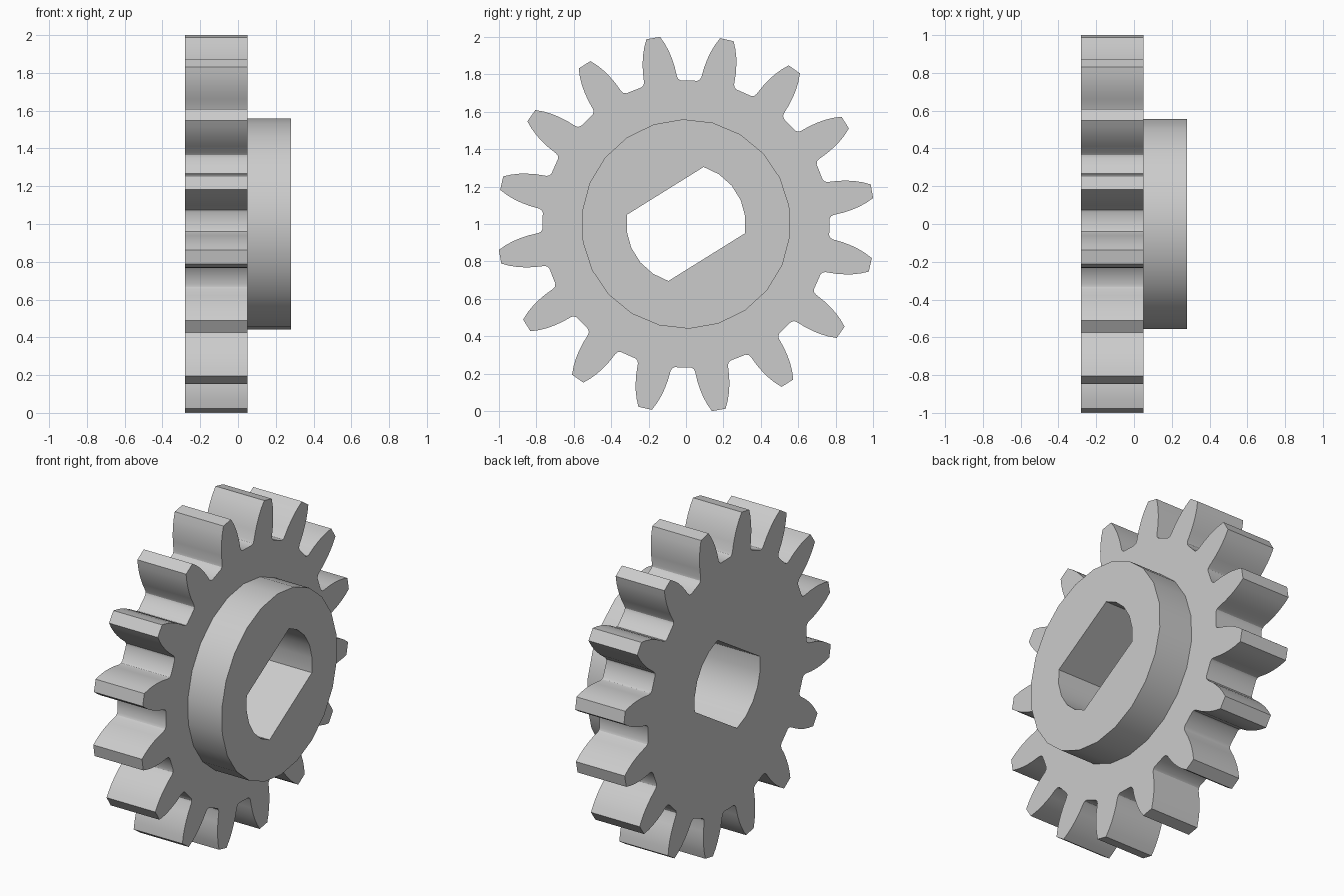
import bpy
import bmesh
from math import cos, sin, radians

cube = bpy.data.objects.get("Cube")
if cube:
    bpy.data.objects.remove(cube, do_unlink=True)

TEETH = 16
BACK, STEP, FRONT = -0.28, 0.05, 0.28


def polar(radius, degrees):
    a = radians(degrees)
    return radius * cos(a), radius * sin(a)


# Tooth flank from root fillet to tip: radius, half angle in degrees
flank = [(0.768, 8.0), (0.776, 7.0), (0.79, 6.5), (0.845, 5.85),
         (0.89, 5.1), (0.93, 4.3), (0.97, 3.3), (1.01, 2.1)]
toothed_rim = []
for i in range(TEETH):
    axis = 10 + i * 360 / TEETH
    toothed_rim += [polar(r, axis - h) for r, h in flank]
    toothed_rim += [polar(r, axis + h) for r, h in reversed(flank)]

# Round hub
hub_rim = [polar(0.56, 91.6 + i * 360 / 22) for i in range(22)]

# Bore with two parallel flats
bore_rim = []
for start in (-9, 171):
    bore_rim += [polar(0.319, start + 81.8 * i / 5) for i in range(6)]

bm = bmesh.new()


def ring(points, x):
    return [bm.verts.new((x, y, z + 1)) for y, z in points]


def wall(points, x0, x1):
    a, b = ring(points, x0), ring(points, x1)
    for i in range(len(a)):
        bm.faces.new((a[i - 1], a[i], b[i], b[i - 1]))


def flat_face(outer, inner, x):
    edges = []
    for points in (outer, inner):
        v = ring(points, x)
        edges += [bm.edges.new((v[i - 1], v[i])) for i in range(len(v))]
    bmesh.ops.triangle_fill(bm, use_beauty=True, edges=edges, normal=(1, 0, 0))


# Toothed disc
flat_face(toothed_rim, bore_rim, BACK)
wall(toothed_rim, BACK, STEP)
flat_face(toothed_rim, hub_rim, STEP)
# Raised hub
wall(hub_rim, STEP, FRONT)
flat_face(hub_rim, bore_rim, FRONT)
# Through bore
wall(bore_rim, BACK, FRONT)

bmesh.ops.remove_doubles(bm, verts=bm.verts, dist=0.0005)
bmesh.ops.recalc_face_normals(bm, faces=bm.faces)
mesh = bpy.data.meshes.new("gear_with_hub")
bm.to_mesh(mesh)
bm.free()

gear = bpy.data.objects.new("gear_with_hub", mesh)
bpy.context.collection.objects.link(gear)

# Plain grey
grey = bpy.data.materials.new("light_grey")
grey.use_nodes = True
colour = (0.6, 0.6, 0.6, 1)
grey.diffuse_color = colour
grey.node_tree.nodes["Principled BSDF"].inputs["Base Color"].default_value = colour
mesh.materials.append(grey)

bpy.ops.object.select_all(action='DESELECT')
gear.select_set(True)
bpy.context.view_layer.objects.active = gear
bpy.ops.object.shade_smooth_by_angle(angle=radians(30))
